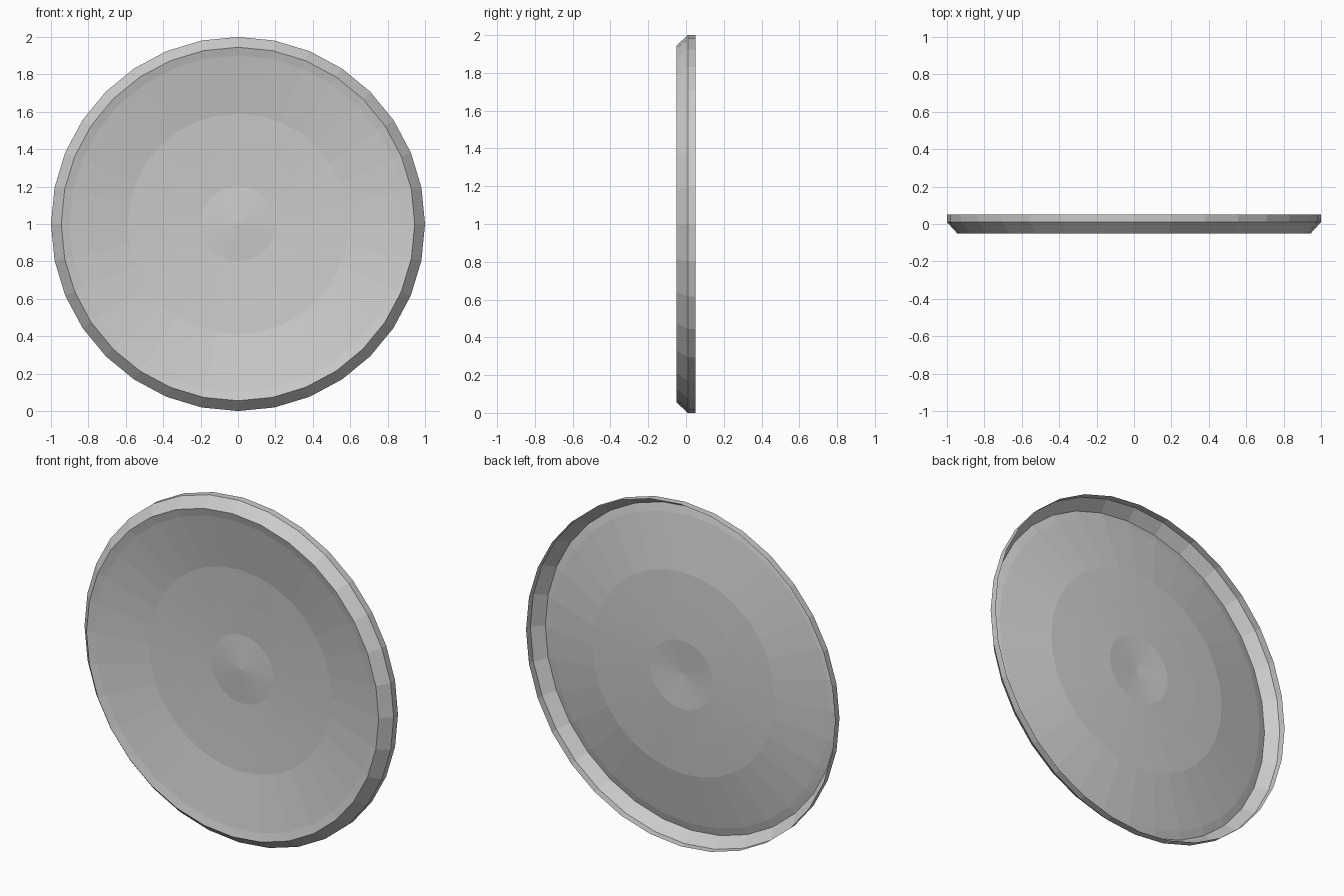
import bpy
import bmesh
from math import sin, cos, tau

SIDES = 32

cube = bpy.data.objects.get("Cube")
if cube:
    bpy.data.objects.remove(cube, do_unlink=True)

grey = bpy.data.materials.new("plain grey")
grey.use_nodes = True
colour = (0.6, 0.6, 0.6, 1)
grey.diffuse_color = colour
grey.node_tree.nodes["Principled BSDF"].inputs["Base Color"].default_value = colour


def lathe(name, profile, centre_y=None):
    """Spin (radius, y) points round the y axis into an open shell."""
    bm = bmesh.new()
    rings = [[bm.verts.new((r * sin(tau * i / SIDES), y, 1 + r * cos(tau * i / SIDES)))
              for i in range(SIDES)] for r, y in profile]
    for a, b in zip(rings, rings[1:]):
        for i in range(SIDES):
            j = (i + 1) % SIDES
            bm.faces.new((a[i], a[j], b[j], b[i]))
    if centre_y is not None:
        tip = bm.verts.new((0, centre_y, 1))
        for i in range(SIDES):
            bm.faces.new((rings[-1][i], rings[-1][(i + 1) % SIDES], tip))
    mesh = bpy.data.meshes.new(name)
    bm.to_mesh(mesh)
    bm.free()
    mesh.materials.append(grey)
    obj = bpy.data.objects.new(name, mesh)
    bpy.context.collection.objects.link(obj)
    return obj


# Outer wall and sloping bevel, open at the back
lathe("rim", [(1, 0.05), (1, 0.01), (0.945, -0.05)])

# Shallow dish sinking away from the front, with a slight raised middle
lathe("dish", [(0.945, -0.05), (0.9, -0.037), (0.59, 0.02), (0.4, 0.031), (0.2, 0.04)], 0.025)
